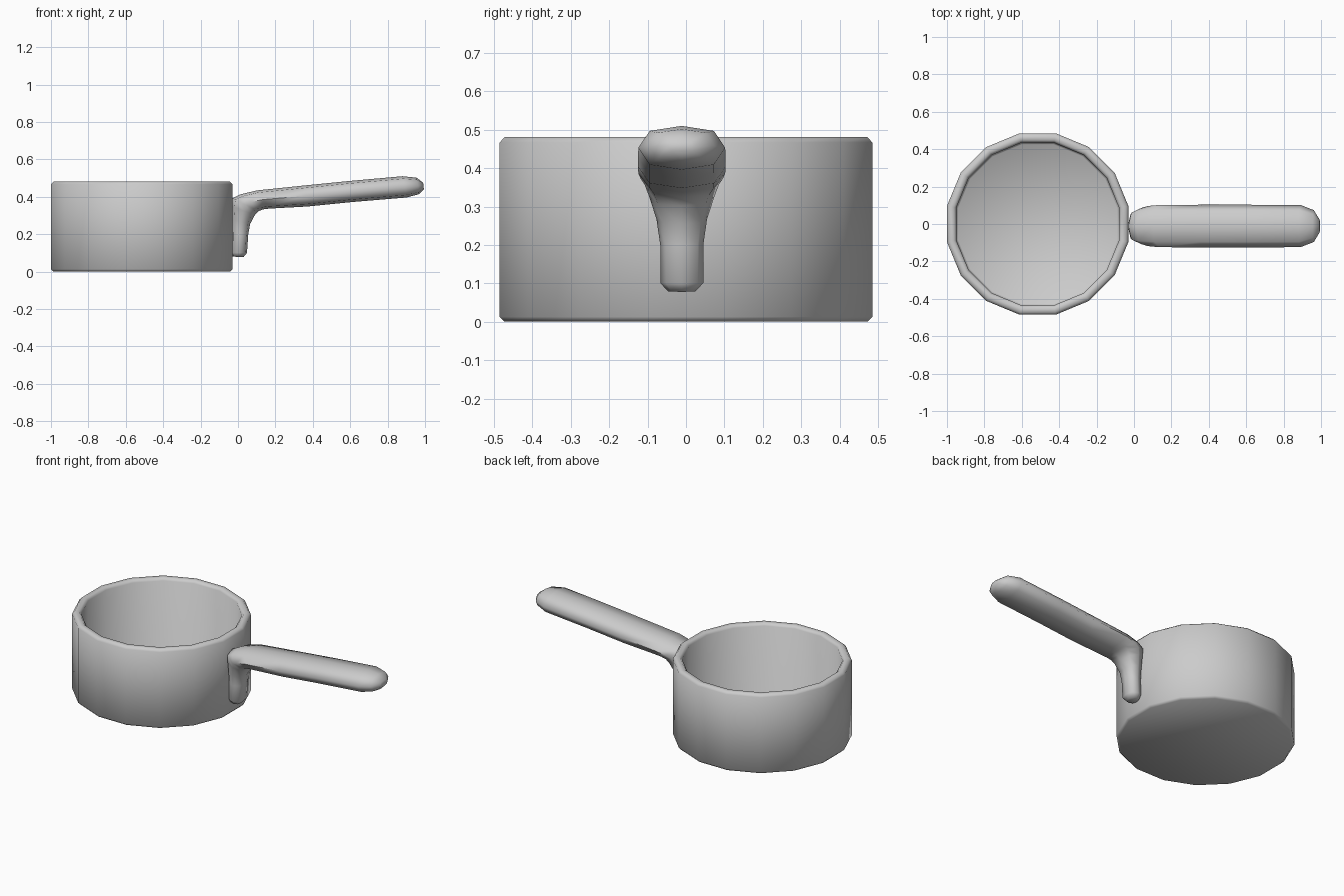
import bpy, math

if "Cube" in bpy.data.objects:
    bpy.data.objects.remove(bpy.data.objects["Cube"])


def loft(name, rings, angle):
    """Skin equal-length point rings into a closed smooth-shaded solid."""
    n = len(rings[0])
    verts = [p for ring in rings for p in ring]
    faces = []
    for r in range(len(rings) - 1):
        for i in range(n):
            j = (i + 1) % n
            faces.append((r * n + i, r * n + j, (r + 1) * n + j, (r + 1) * n + i))
    faces.append(tuple(reversed(range(n))))
    last = (len(rings) - 1) * n
    faces.append(tuple(range(last, last + n)))
    mesh = bpy.data.meshes.new(name)
    mesh.from_pydata(verts, [], faces)
    mesh.update()
    obj = bpy.data.objects.new(name, mesh)
    bpy.context.collection.objects.link(obj)
    # consistent outward normals
    bpy.ops.object.select_all(action='DESELECT')
    obj.select_set(True)
    bpy.context.view_layer.objects.active = obj
    bpy.ops.object.mode_set(mode='EDIT')
    bpy.ops.mesh.select_all(action='SELECT')
    bpy.ops.mesh.normals_make_consistent(inside=False)
    bpy.ops.object.mode_set(mode='OBJECT')
    bpy.ops.object.shade_smooth_by_angle(angle=math.radians(angle))
    return obj


# Pot: sixteen-sided open vessel, profile given as (flat radius, height)
SIDES = 16
POT_X = -0.515


def pot_ring(radius, z):
    r = radius / math.cos(math.pi / SIDES)
    return [(POT_X + r * math.cos((i + 0.5) * math.tau / SIDES),
             r * math.sin((i + 0.5) * math.tau / SIDES), z) for i in range(SIDES)]


pot_profile = [(0.472, 0.003), (0.485, 0.016), (0.485, 0.470), (0.472, 0.484),
               (0.448, 0.484), (0.435, 0.470), (0.435, 0.060), (0.425, 0.050)]
loft("pot", [pot_ring(r, z) for r, z in pot_profile], 50)
bpy.data.objects["pot"].location.z = -0.003

# Handle: rounded octagonal sections, (upper/back x, z, lower/front x, z, half width)
HANDLE_Y = -0.011
sections = [
    (-0.030, 0.080, 0.030, 0.078, 0.036),
    (-0.033, 0.102, 0.048, 0.100, 0.056),
    (-0.033, 0.200, 0.055, 0.200, 0.056),
    (-0.033, 0.280, 0.065, 0.255, 0.066),
    (-0.033, 0.350, 0.090, 0.302, 0.085),
    (-0.030, 0.392, 0.110, 0.323, 0.097),
    (0.010, 0.412, 0.135, 0.333, 0.107),
    (0.100, 0.434, 0.170, 0.337, 0.113),
    (0.350, 0.460, 0.370, 0.348, 0.114),
    (0.600, 0.485, 0.610, 0.372, 0.114),
    (0.880, 0.510, 0.900, 0.396, 0.113),
    (0.955, 0.502, 0.968, 0.414, 0.085),
    (0.990, 0.475, 0.994, 0.440, 0.035),
]
octagon = [(0, 1), (0.74, 0.77), (1, 0), (0.74, -0.77),
           (0, -1), (-0.74, -0.77), (-1, 0), (-0.74, 0.77)]


def handle_ring(x1, z1, x2, z2, half):
    cx, cz, dx, dz = (x1 + x2) / 2, (z1 + z2) / 2, (x1 - x2) / 2, (z1 - z2) / 2
    return [(cx + v * dx, HANDLE_Y + u * half, cz + v * dz) for u, v in octagon]


loft("handle", [handle_ring(*s) for s in sections], 70)
